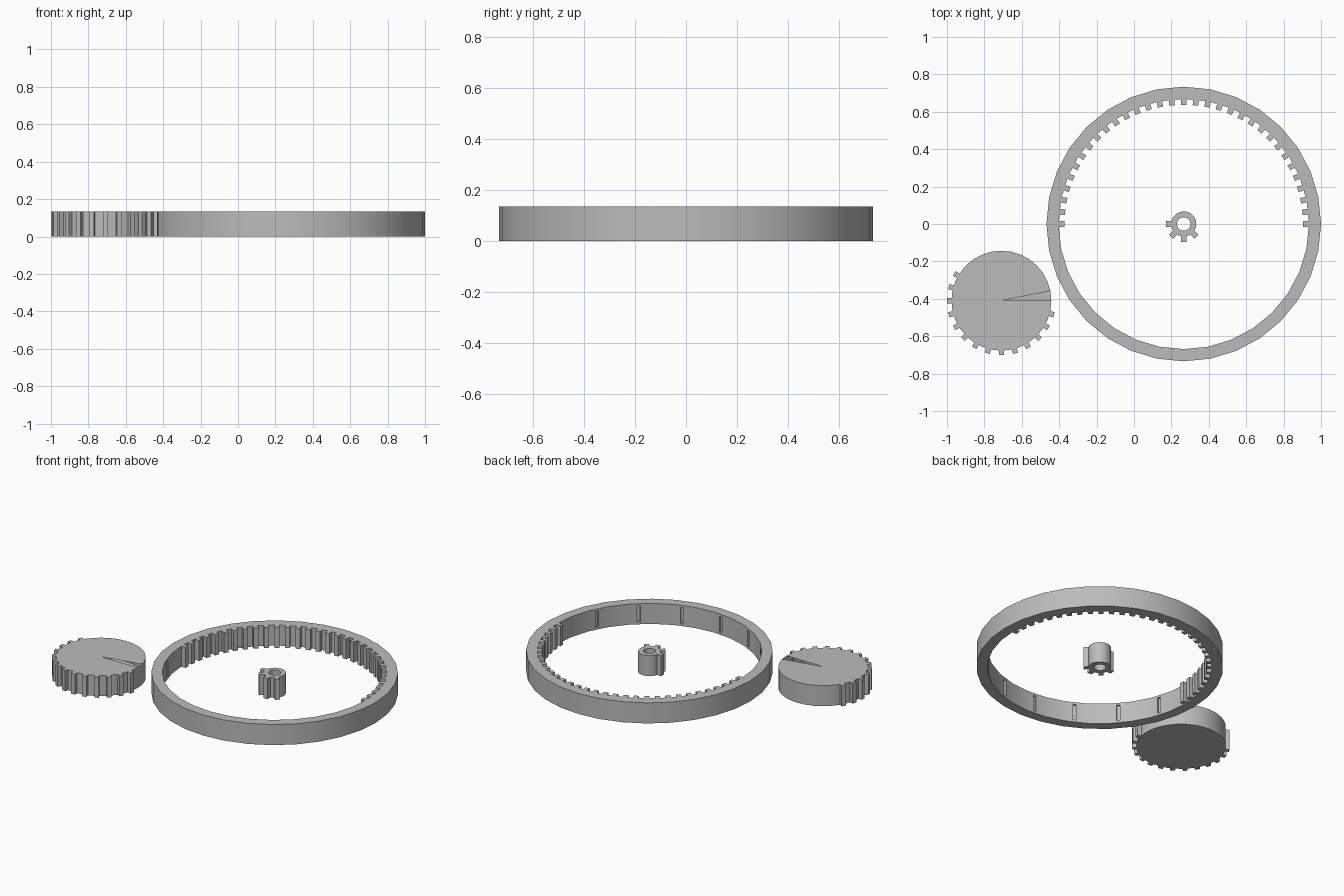
import bpy, bmesh, math
from mathutils import Matrix, Vector

if "Cube" in bpy.data.objects:
    bpy.data.objects.remove(bpy.data.objects["Cube"])

HEIGHT = 0.135
SIDES = 32
FACET = math.tau / SIDES

grey = bpy.data.materials.new("plain grey")
grey.use_nodes = True
colour = (0.5, 0.5, 0.5, 1)
grey.diffuse_color = colour
grey.node_tree.nodes["Principled BSDF"].inputs["Base Color"].default_value = colour


def finish(name, bm, centre):
    bmesh.ops.translate(bm, verts=bm.verts, vec=(centre[0], centre[1], 0))
    mesh = bpy.data.meshes.new(name)
    bm.to_mesh(mesh)
    bm.free()
    mesh.materials.append(grey)
    obj = bpy.data.objects.new(name, mesh)
    bpy.context.collection.objects.link(obj)
    return obj


def smooth(obj):
    bpy.ops.object.select_all(action='DESELECT')
    obj.select_set(True)
    bpy.context.view_layer.objects.active = obj
    bpy.ops.object.shade_smooth_by_angle(angle=math.radians(30))


def tube(bm, outer, inner):
    """Upright tube made of one spun rectangular section."""
    loops = []
    for r, z in ((outer, 0), (outer, HEIGHT), (inner, HEIGHT), (inner, 0)):
        loops.append([bm.verts.new((r * math.cos(i * FACET), r * math.sin(i * FACET), z))
                      for i in range(SIDES)])
    for k in range(4):
        a, b = loops[k], loops[(k + 1) % 4]
        for i in range(SIDES):
            j = (i + 1) % SIDES
            bm.faces.new((a[i], a[j], b[j], b[i]))


def blocks(bm, angles, r0, r1, width, z0=0, z1=HEIGHT):
    """Radial blocks between two radii, one per angle in degrees."""
    for angle in angles:
        m = (Matrix.Rotation(math.radians(angle), 4, 'Z')
             @ Matrix.Translation(((r0 + r1) / 2, 0, (z0 + z1) / 2))
             @ Matrix.Diagonal((r1 - r0, width, z1 - z0, 1)))
        bmesh.ops.create_cube(bm, size=1, matrix=m)


def steps(start, step, count):
    return [start + step * i for i in range(count)]


ring_centre = (0.266, 0)
disc_centre = (-0.709, -0.41)

# Outer ring with shallow slots in its toothless half
bm = bmesh.new()
tube(bm, 0.734, 0.669)
ring = finish("outer_ring", bm, ring_centre)
bm = bmesh.new()
blocks(bm, steps(-162, 22.5, 7), 0.64, 0.678, 0.02, 0.015, 0.12)
cutter = finish("slot_cutter", bm, ring_centre)
cutter.hide_render = True
cut = ring.modifiers.new("slots", 'BOOLEAN')
cut.operation = 'DIFFERENCE'
cut.solver = 'EXACT'
cut.object = cutter
bpy.context.view_layer.objects.active = ring
bpy.ops.object.modifier_apply(modifier=cut.name)
bpy.data.objects.remove(cutter)
smooth(ring)

# Inward teeth on the back half of the ring
bm = bmesh.new()
blocks(bm, steps(0, 5.625, 33), 0.637, 0.675, 0.03)
finish("ring_teeth", bm, ring_centre)

# Central pinion
bm = bmesh.new()
tube(bm, 0.067, 0.036)
smooth(finish("pinion_hub", bm, ring_centre))
bm = bmesh.new()
blocks(bm, steps(-180, 45, 4), 0.06, 0.096, 0.03)
finish("pinion_teeth", bm, ring_centre)

# Hollow disc gear with one open wedge in its top
bm = bmesh.new()
bmesh.ops.create_cone(bm, cap_ends=True, cap_tris=True, segments=SIDES,
                      radius1=0.267, radius2=0.267, depth=HEIGHT,
                      matrix=Matrix.Translation((0, 0, HEIGHT / 2)))


def is_wedge(face):
    c = face.calc_center_median()
    return face.normal.z > 0.9 and 0 < math.atan2(c.y, c.x) < FACET


bm.normal_update()
bmesh.ops.delete(bm, geom=[f for f in bm.faces if is_wedge(f)], context='FACES_ONLY')
smooth(finish("disc_gear", bm, disc_centre))
bm = bmesh.new()
blocks(bm, steps(-210, 15, 14), 0.262, 0.291, 0.028)
finish("disc_teeth", bm, disc_centre)
